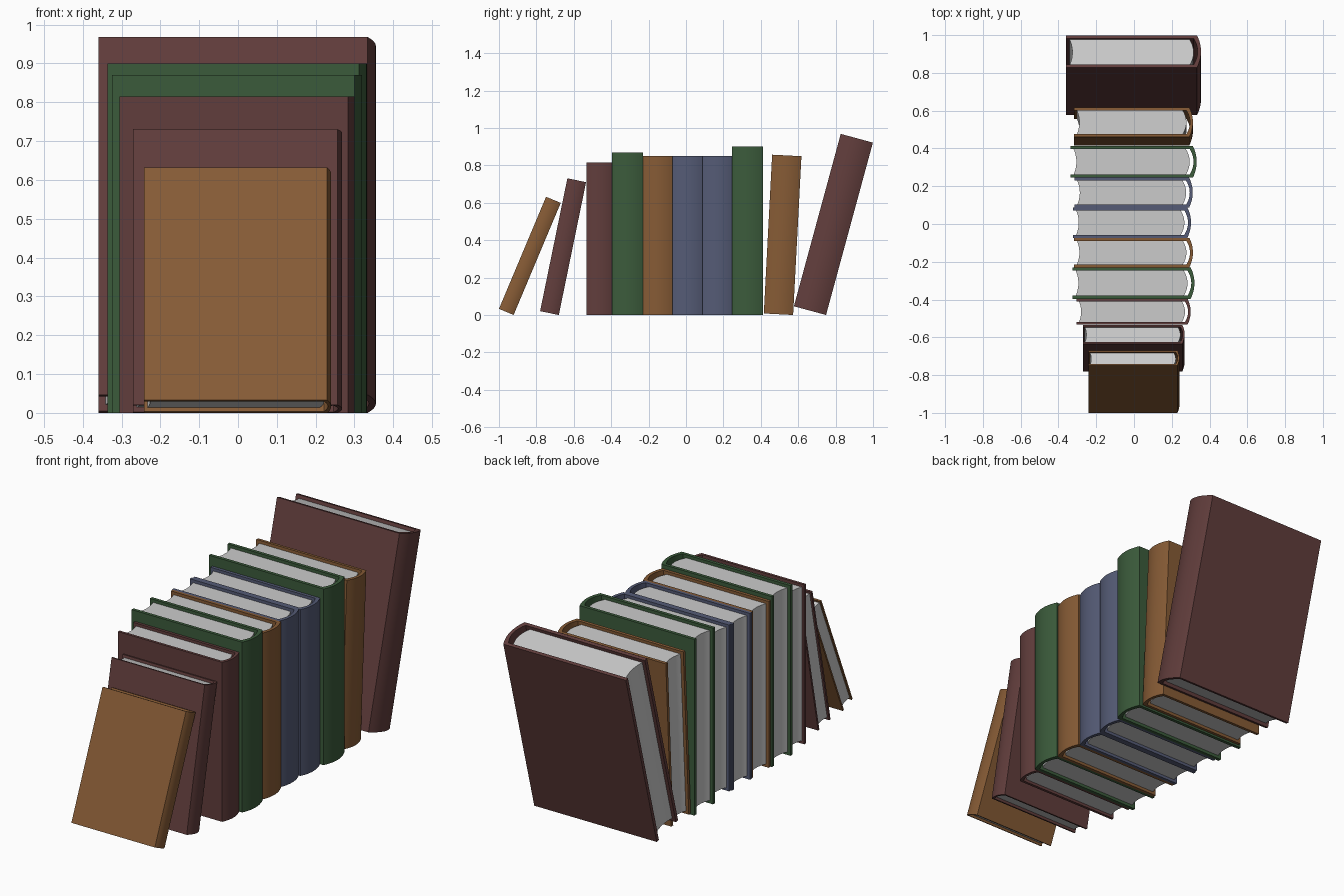
import bpy, bmesh, math
from mathutils import Matrix

if "Cube" in bpy.data.objects:
    bpy.data.objects.remove(bpy.data.objects["Cube"])

def material(name, rgb):
    m = bpy.data.materials.new(name)
    m.diffuse_color = (*rgb, 1)
    m.use_nodes = True
    m.node_tree.nodes["Principled BSDF"].inputs["Base Color"].default_value = m.diffuse_color
    return m

MATS = {
    "brown": material("brown_cloth", (0.24, 0.105, 0.036)),
    "maroon": material("maroon_cloth", (0.12, 0.047, 0.045)),
    "green": material("green_cloth", (0.044, 0.105, 0.044)),
    "blue": material("blue_cloth", (0.09, 0.105, 0.18)),
}
SEG = 10  # sides of the rounded spine

def arc(x, half, bulge):
    """Points bulging towards +x, from y=-half to y=+half."""
    pts = []
    for i in range(SEG + 1):
        s = -1 + 2 * i / SEG
        pts.append((x + bulge * (1 - s * s), half * s))
    return pts

def prism(name, pts, z0, z1, tilt, loc, mat=None):
    """Extrude a plan outline upwards, lean it about x and place it."""
    bm = bmesh.new()
    face = bm.faces.new([bm.verts.new((x, y, z0)) for x, y in pts])
    top = bmesh.ops.extrude_face_region(bm, geom=[face])["geom"]
    bmesh.ops.translate(bm, vec=(0, 0, z1 - z0),
                        verts=[v for v in top if isinstance(v, bmesh.types.BMVert)])
    bmesh.ops.recalc_face_normals(bm, faces=bm.faces)
    bm.transform(Matrix.Translation(loc) @ Matrix.Rotation(-tilt, 4, 'X'))
    me = bpy.data.meshes.new(name)
    bm.to_mesh(me)
    bm.free()
    ob = bpy.data.objects.new(name, me)
    bpy.context.collection.objects.link(ob)
    if mat:
        me.materials.append(mat)
    bpy.ops.object.select_all(action='DESELECT')
    ob.select_set(True)
    bpy.context.view_layer.objects.active = ob
    bpy.ops.object.shade_smooth_by_angle(angle=math.radians(30))
    return ob

def book(n, color, y0, t, h, xl, xr, deg=0):
    tilt = math.radians(deg)
    c = 0.1 * t             # board thickness
    bulge = 0.12 * t        # spine rounding
    half = t / 2
    # front foot corner sits at y0, rear foot corner touches the ground
    loc = (0, y0 + half * math.cos(tilt), half * math.sin(tilt))
    # cover: two boards joined by the curved spine
    outer = [(xl, -half)] + arc(xr - bulge, half, bulge) + [(xl, half)]
    inner = [(xl, half - c)] + arc(xr - bulge - c, half - c, bulge)[::-1] + [(xl, c - half)]
    prism(f"book_{n}_cover", outer + inner, 0, h, tilt, loc, MATS[color])
    # page block: rounded back, hollow fore-edge
    ph = half - c
    fore = xl + 0.1 * t
    pages = arc(xr - 2 * bulge - c, ph, bulge) + arc(fore, ph, bulge * 0.7)[::-1]
    inset = 0.018 * h
    prism(f"book_{n}_pages", pages, inset, h - inset, tilt, loc)

# colour, front foot y, thickness, height, left x, right x, lean in degrees
BOOKS = [
    ("brown", -1.000, 0.085, 0.650, -0.242, 0.240, 22.8),
    ("maroon", -0.780, 0.102, 0.725, -0.271, 0.268, 11.6),
    ("maroon", -0.533, 0.137, 0.815, -0.305, 0.300),
    ("green", -0.396, 0.166, 0.870, -0.325, 0.320),
    ("brown", -0.230, 0.157, 0.850, -0.318, 0.312),
    ("blue", -0.073, 0.160, 0.850, -0.322, 0.302),
    ("blue", 0.087, 0.158, 0.850, -0.316, 0.311),
    ("green", 0.245, 0.168, 0.900, -0.336, 0.332),
    ("brown", 0.416, 0.157, 0.850, -0.318, 0.312, 3),
    ("maroon", 0.577, 0.178, 0.955, -0.359, 0.355, 15.2),
]
for n, spec in enumerate(BOOKS, 1):
    book(n, *spec)
